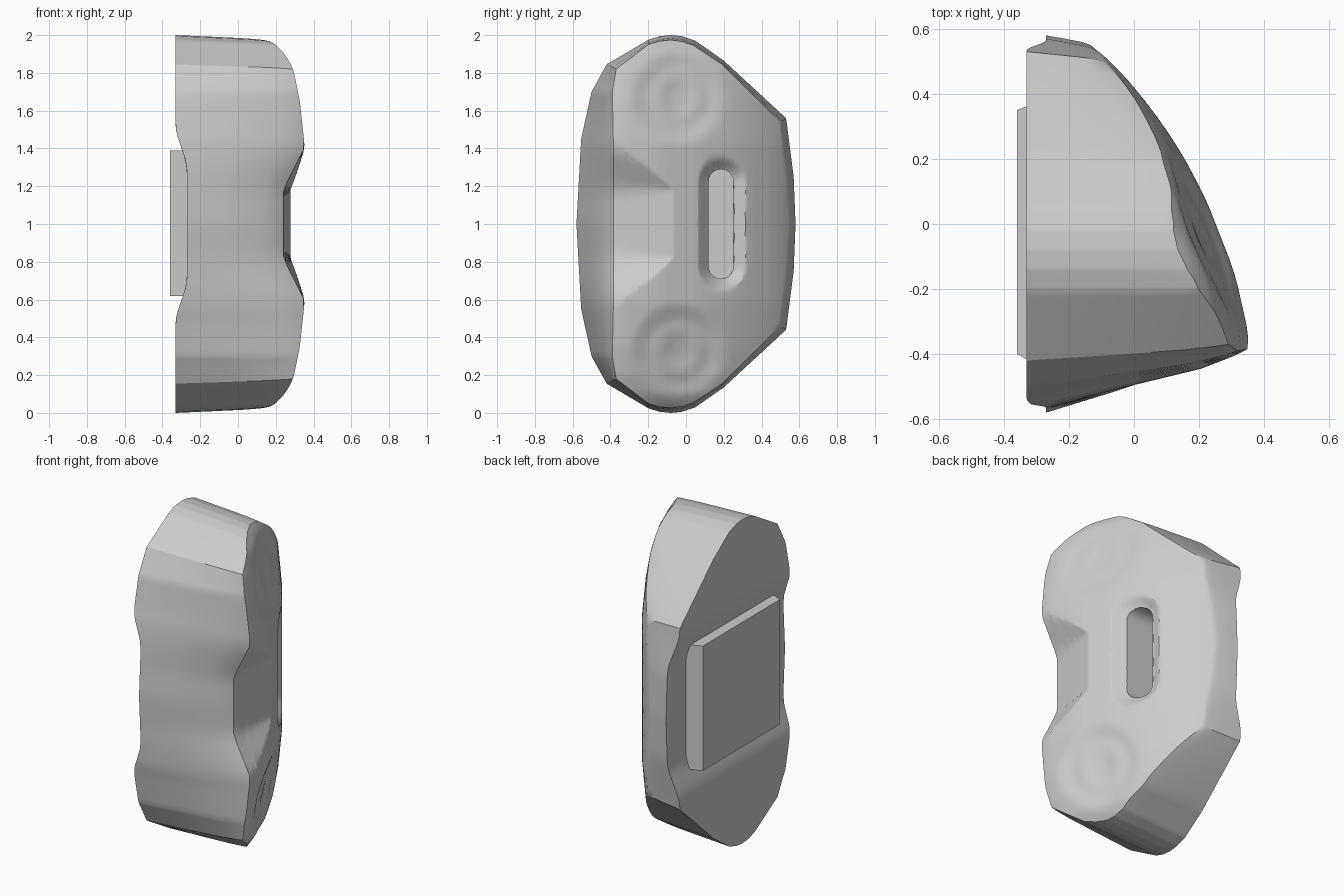
import bpy, bmesh, math

if "Cube" in bpy.data.objects:
    bpy.data.objects.remove(bpy.data.objects["Cube"])

# Half outlines as (y, height above/below the mid plane): wide base and front rim
BASE = [(-.58, 0), (-.555, .45), (-.5, .7), (-.42, .845), (-.2, .975), (-.14, .994),
        (-.08, 1), (-.02, .994), (.05, .97), (.2, .865), (.53, .56), (.57, .25), (.58, 0)]
RIM = [(-.385, 0), (-.385, .45), (-.39, .7), (-.37, .82), (-.2, .95), (-.14, .968),
       (-.08, .974), (-.02, .966), (.04, .945), (.185, .85), (.5, .54), (.535, .25), (.55, 0)]
SLOPE = [(-.58, .34), (-.42, .35), (-.35, .355), (-.15, .31), (.08, .22), (.23, .14),
         (.36, .05), (.48, -.05), (.55, -.13), (.6, -.2)]
DOME = [(0, 0), (.42, 0), (.65, .025), (.8, .055), (.9, .09), (.96, .13), (1, .18)]
SEG, RINGS = 8, 44


def lerp(a, b, t):
    return a + (b - a) * t


def table(pts, v):
    for (a, fa), (b, fb) in zip(pts, pts[1:]):
        if v <= b:
            return lerp(fa, fb, max(0, (v - a) / (b - a)))
    return pts[-1][1]


def smooth(t):
    t = min(1, max(0, t))
    return t * t * (3 - 2 * t)


def loop(half):
    full = half + [(y, -h) for y, h in half[-2:0:-1]]
    out = []
    for i, (y, h) in enumerate(full):
        y2, h2 = full[(i + 1) % len(full)]
        out += [(lerp(y, y2, k / SEG), lerp(h, h2, k / SEG)) for k in range(SEG)]
    return out


def front_x(y, h):
    a = abs(h)
    x = sum(table(SLOPE, y + d) for d in (-.04, 0, .04)) / 3 - table(DOME, a)
    # thumb scoop on the near side
    floor = .28 - .12 * max(0, -.05 - y) + .5 * max(0, a - .18)
    if y < .1:
        x = min(x, floor)
    # pair of round dishes
    r = math.hypot(y + .04, a - .67)
    x -= .022 * (1 - smooth((r - .15) / .11)) + .012 * (1 - smooth((r - .02) / .1))
    # flared edge round the slot
    d = math.hypot(y - .19, max(0, a - .225)) - .065
    return x - .05 * (1 - min(1, max(0, d / .06)))


def back_x(h):
    return -.27 - .06 * smooth((abs(h) - .28) / .25)


def make(name, bm):
    bmesh.ops.recalc_face_normals(bm, faces=bm.faces)
    me = bpy.data.meshes.new(name)
    bm.to_mesh(me)
    bm.free()
    ob = bpy.data.objects.new(name, me)
    bpy.context.collection.objects.link(ob)
    return ob


def bridge(bm, a, b):
    n = len(a)
    for i in range(n):
        bm.faces.new((a[i], a[(i + 1) % n], b[(i + 1) % n], b[i]))


def prism(name, rings):
    bm = bmesh.new()
    vs = [[bm.verts.new(p) for p in r] for r in rings]
    for a, b in zip(vs, vs[1:]):
        bridge(bm, a, b)
    bm.faces.new(vs[0])
    bm.faces.new(vs[-1])
    return make(name, bm)


# Body: back rings, tapered wall, then shaped front
base, rim = loop(BASE), loop(RIM)
CY = .06
rings = []
for k in range(1, 21):
    s = k / 20
    rings.append([(back_x(h * s), lerp(CY, y, s), h * s) for y, h in base])
for t, u in ((.32, .4), (.65, .78), (.88, .94)):
    ring = []
    for (y, h), (ry, rh) in zip(base, rim):
        ring.append((lerp(back_x(h), front_x(ry, rh), u), lerp(y, ry, t), lerp(h, rh, t)))
    rings.append(ring)
for k in range(RINGS, 0, -1):
    s = k / RINGS
    ring = []
    for y, h in rim:
        yy, hh = lerp(CY, y, s), h * s
        ring.append((front_x(yy, hh), yy, hh))
    rings.append(ring)

bm = bmesh.new()
vs = [[bm.verts.new((x, y, h + 1)) for x, y, h in r] for r in rings]
for a, b in zip(vs, vs[1:]):
    bridge(bm, a, b)
for ring, x in ((vs[0], back_x(0)), (vs[-1], front_x(CY, 0))):
    c = bm.verts.new((x, CY, 1))
    for i in range(len(ring)):
        bm.faces.new((ring[i], ring[(i + 1) % len(ring)], c))
body = make("grip_body", bm)

# Slot cutter
stadium = []
for i in range(26):
    a = math.pi * (i if i < 13 else i - 1) / 12
    stadium.append((.185 + .065 * math.cos(a), 1 + (.225 if i < 13 else -.225) + .065 * math.sin(a)))
cutter = prism("slot_cutter", [[(x, y, z) for y, z in stadium] for x in (-.24, .6)])
cutter.hide_render = True
cutter.hide_viewport = True
mod = body.modifiers.new("slot", 'BOOLEAN')
mod.object = cutter
mod.operation = 'DIFFERENCE'
mod.solver = 'EXACT'


# Mounting plate on the back, slightly tapered
def rect(x, y0, y1, z0, z1):
    return [(x, y0, z0), (x, y1, z0), (x, y1, z1), (x, y0, z1)]


plate = prism("mounting_plate", [rect(-.36, -.40, .35, .62, 1.39),
                                 rect(-.262, -.45, .39, .62, 1.39)])

bpy.ops.object.select_all(action='DESELECT')
body.select_set(True)
bpy.context.view_layer.objects.active = body
bpy.ops.object.modifier_apply(modifier="slot")
bpy.ops.object.shade_smooth_by_angle(angle=math.radians(30))
bpy.data.objects.remove(cutter)
